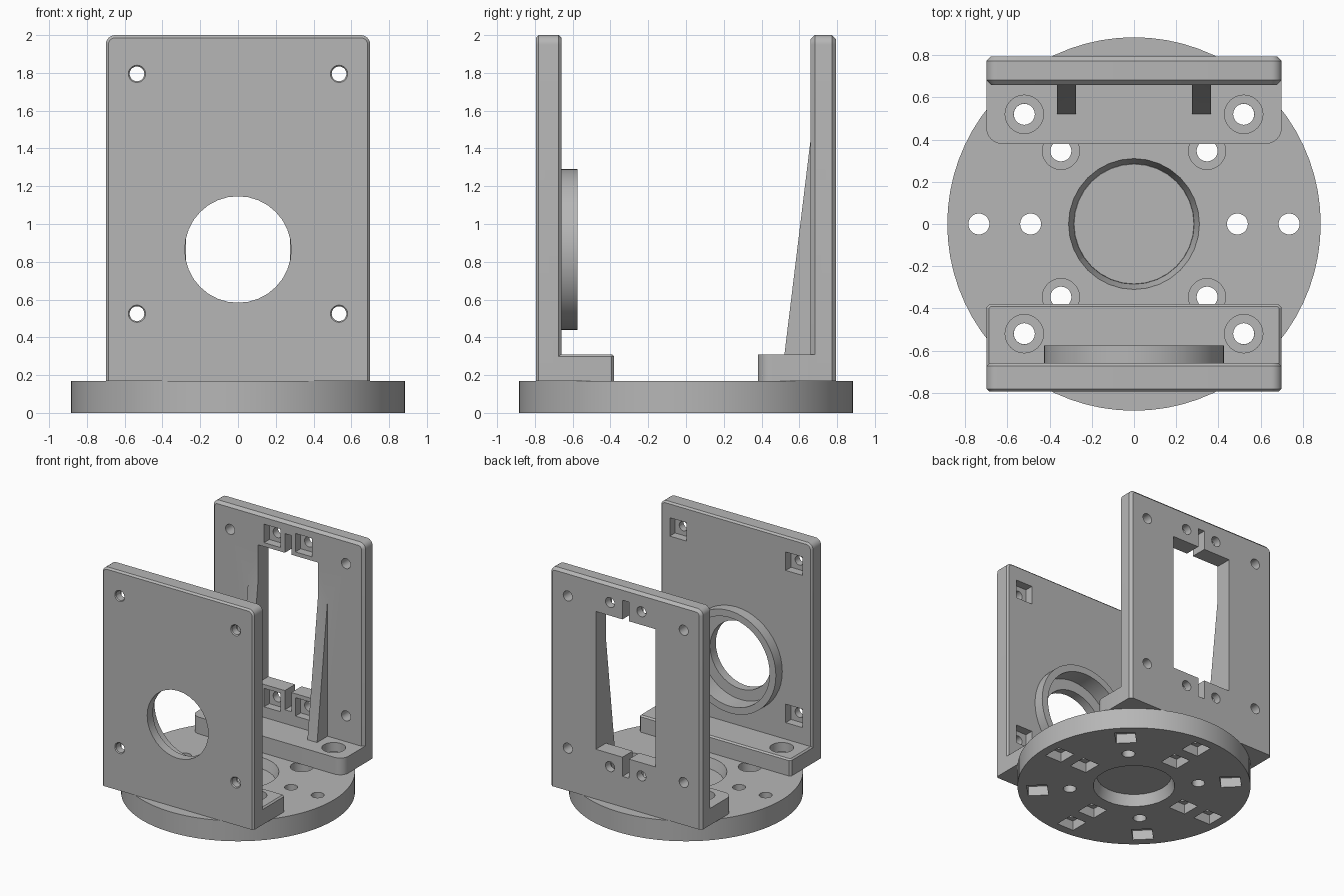
import bpy, bmesh
from math import cos, sin, pi, radians
from mathutils import Matrix, Vector

cube = bpy.data.objects.get("Cube")
if cube:
    bpy.data.objects.remove(cube)

grey = bpy.data.materials.new("plain grey")
grey.use_nodes = True
colour = (0.47, 0.47, 0.47, 1)
grey.diffuse_color = colour
grey.node_tree.nodes["Principled BSDF"].inputs["Base Color"].default_value = colour


def make(name, bm):
    bmesh.ops.recalc_face_normals(bm, faces=bm.faces)
    mesh = bpy.data.meshes.new(name)
    bm.to_mesh(mesh)
    bm.free()
    mesh.materials.append(grey)
    obj = bpy.data.objects.new(name, mesh)
    bpy.context.collection.objects.link(obj)
    return obj


def prism(name, points, axis, start, end, chamfer=0.0, skip_below=None):
    """Extrude a 2D outline along an axis, optionally chamfering both rims."""
    def place(p, d):
        a, b = p
        return {"x": (d, a, b), "y": (a, d, b), "z": (a, b, d)}[axis]
    bm = bmesh.new()
    low = [bm.verts.new(place(p, start)) for p in points]
    high = [bm.verts.new(place(p, end)) for p in points]
    caps = [bm.faces.new(low), bm.faces.new(high)]
    for i in range(len(points)):
        j = (i + 1) % len(points)
        bm.faces.new((low[i], low[j], high[j], high[i]))
    bmesh.ops.recalc_face_normals(bm, faces=bm.faces)
    if chamfer:
        rims = [e for f in caps for e in f.edges
                if skip_below is None or max(v.co.z for v in e.verts) > skip_below]
        bmesh.ops.bevel(bm, geom=rims, offset=chamfer, segments=1,
                        affect="EDGES", clamp_overlap=True)
    return make(name, bm)


def box(name, low, high):
    outline = [(low[0], low[1]), (high[0], low[1]), (high[0], high[1]), (low[0], high[1])]
    return prism(name, outline, "z", low[2], high[2])


def cylinder(name, centre, axis, start, end, r1, r2=None, sides=32):
    """Round bar or cone along y or z, with radius r1 at start and r2 at end."""
    bm = bmesh.new()
    bmesh.ops.create_cone(bm, cap_ends=True, segments=sides, radius1=r1,
                          radius2=r1 if r2 is None else r2, depth=end - start)
    mid = (start + end) / 2
    if axis == "y":
        move = Matrix.Translation((centre[0], mid, centre[1])) @ Matrix.Rotation(-pi / 2, 4, "X")
    else:
        move = Matrix.Translation((centre[0], centre[1], mid))
    bmesh.ops.transform(bm, matrix=move, verts=bm.verts)
    return make(name, bm)


def combine(obj, operation, *tools):
    for tool in tools:
        tool.hide_render = True
        mod = obj.modifiers.new("combine", "BOOLEAN")
        mod.operation, mod.solver, mod.object = operation, "EXACT", tool
        graph = bpy.context.evaluated_depsgraph_get()
        graph.update()
        mesh = bpy.data.meshes.new_from_object(obj.evaluated_get(graph))
        obj.modifiers.clear()
        obj.data = mesh
        bpy.data.objects.remove(tool)


def cut(obj, *tools):
    combine(obj, "DIFFERENCE", *tools)


def arc(cx, cy, r, first, last, steps=6):
    angles = [radians(first + (last - first) * i / steps) for i in range(steps + 1)]
    return [(cx + r * cos(a), cy + r * sin(a)) for a in angles]


def corners(a, b):
    return [(sx * a, sy * b) for sx in (-1, 1) for sy in (-1, 1)]


HALF, BASE, FOOT, TOP = 0.7, 0.17, 0.31, 2.0
MID = 1.16                      # centre height of the plate screw pattern
SCREW, TRAP = 0.05, 0.077       # hole radius and half width of nut pockets

# Round base with a waisted centre bore
base = cylinder("round_base", (0, 0), "z", 0, BASE, 0.885, sides=72)
cut(base, cylinder("bore", (0, 0), "z", -0.1, 0.3, 0.285),
    cylinder("bore_top", (0, 0), "z", 0.08, 0.18, 0.284, 0.313),
    cylinder("bore_bottom", (0, 0), "z", -0.01, 0.09, 0.313, 0.284))

# Eight spokes of screw holes, with square nut pockets underneath
for i in range(8):
    angle = i * pi / 4
    turn = Matrix.Rotation(angle, 4, "Z")
    for r in (0.49, 0.735):
        x, y, _ = turn @ Vector((r, 0, 0))
        cut(base, cylinder("hole", (x, y), "z", -0.1, 0.3, SCREW, sides=20))
        if i % 2 and r < 0.6:
            cut(base, cylinder("counterbore", (x, y), "z", 0.09, 0.3, 0.088, sides=24))
        else:
            pocket = box("pocket", (r - TRAP, -TRAP, -0.1), (r + TRAP, TRAP, 0.08))
            pocket.data.transform(turn)
            cut(base, pocket)

# Upright plates with rounded top corners
R = 0.05
outline = ([(-HALF, BASE), (HALF, BASE)] + arc(HALF - R, TOP - R, R, 0, 90)
           + arc(R - HALF, TOP - R, R, 90, 180))
front = prism("front_bracket", outline, "y", -0.795, -0.66, 0.014, BASE + 0.01)
rear = prism("rear_bracket", outline, "y", 0.66, 0.795, 0.022, BASE + 0.01)

# Front foot with small chamfers
front_foot = prism("front_foot",
                   [(-HALF, -0.7), (HALF, -0.7), (HALF, -0.395), (HALF - 0.015, -0.38),
                    (0.015 - HALF, -0.38), (-HALF, -0.395)], "z", BASE, FOOT, 0.012, BASE + 0.01)
# Rear foot with broad rounded corners
RF = 0.075
rear_foot = prism("rear_foot",
                  [(HALF, 0.69), (-HALF, 0.69)]
                  + arc(RF - HALF, 0.38 + RF, RF, 180, 270)
                  + arc(HALF - RF, 0.38 + RF, RF, 270, 360), "z", BASE, FOOT)
combine(front, "UNION", front_foot)
combine(rear, "UNION", rear_foot)

# Tapered ribs beside the window
for side in (-1, 1):
    rib = prism("rib", [(0.52, 0.3), (0.72, 0.3), (0.72, 1.45), (0.66, 1.45)],
                "x", *sorted((side * 0.276, side * 0.365)))
    combine(rear, "UNION", rib)

# Bearing collar, its seat and the smaller opening
HUB = (0, 0.865)
combine(front, "UNION", cylinder("collar", HUB, "y", -0.7, -0.575, 0.427, sides=48))
cut(front, cylinder("seat", HUB, "y", -0.72, -0.4, 0.37, sides=48),
    cylinder("opening", HUB, "y", -0.9, -0.5, 0.282))

# Foot screws, recessed from above
for obj, y in ((front, -0.52), (rear, 0.52)):
    for x in (-0.52, 0.52):
        cut(obj, cylinder("hole", (x, y), "z", 0, 0.5, SCREW, sides=20),
            cylinder("counterbore", (x, y), "z", 0.235, 0.5, 0.091, sides=24))

# Corner screws of both plates, with nut pockets inside the front one
for x, dz in corners(0.535, 0.635):
    z = MID + dz
    cut(front, cylinder("hole", (x, z), "y", -1, -0.5, 0.039, sides=20),
        cylinder("countersink", (x, z), "y", -0.805, -0.785, 0.056, 0.036, sides=20),
        box("pocket", (x - TRAP, -0.73, z - TRAP), (x + TRAP, -0.6, z + TRAP)))
    cut(rear, cylinder("hole", (x, z), "y", 0.5, 1, 0.042, sides=20))

# Rear window with cable slots above and below
cut(rear, box("window", (-0.276, 0.4, MID - 0.575), (0.276, 1, MID + 0.575)),
    box("slot", (-0.03, 0.4, MID - 0.735), (0.03, 1, MID + 0.735)))

# Screws around the window, with nut pockets on the inside
for x, dz in corners(0.145, 0.685):
    z = MID + dz
    cut(rear, cylinder("hole", (x, z), "y", 0.4, 1, 0.042, sides=20),
        box("pocket", (x - TRAP, 0.6, z - TRAP), (x + TRAP, 0.73, z + TRAP)))

# Keep edges crisp and round walls smooth
for obj in (base, front, rear):
    bpy.ops.object.select_all(action="DESELECT")
    obj.select_set(True)
    bpy.context.view_layer.objects.active = obj
    bpy.ops.object.shade_smooth_by_angle(angle=radians(20))
